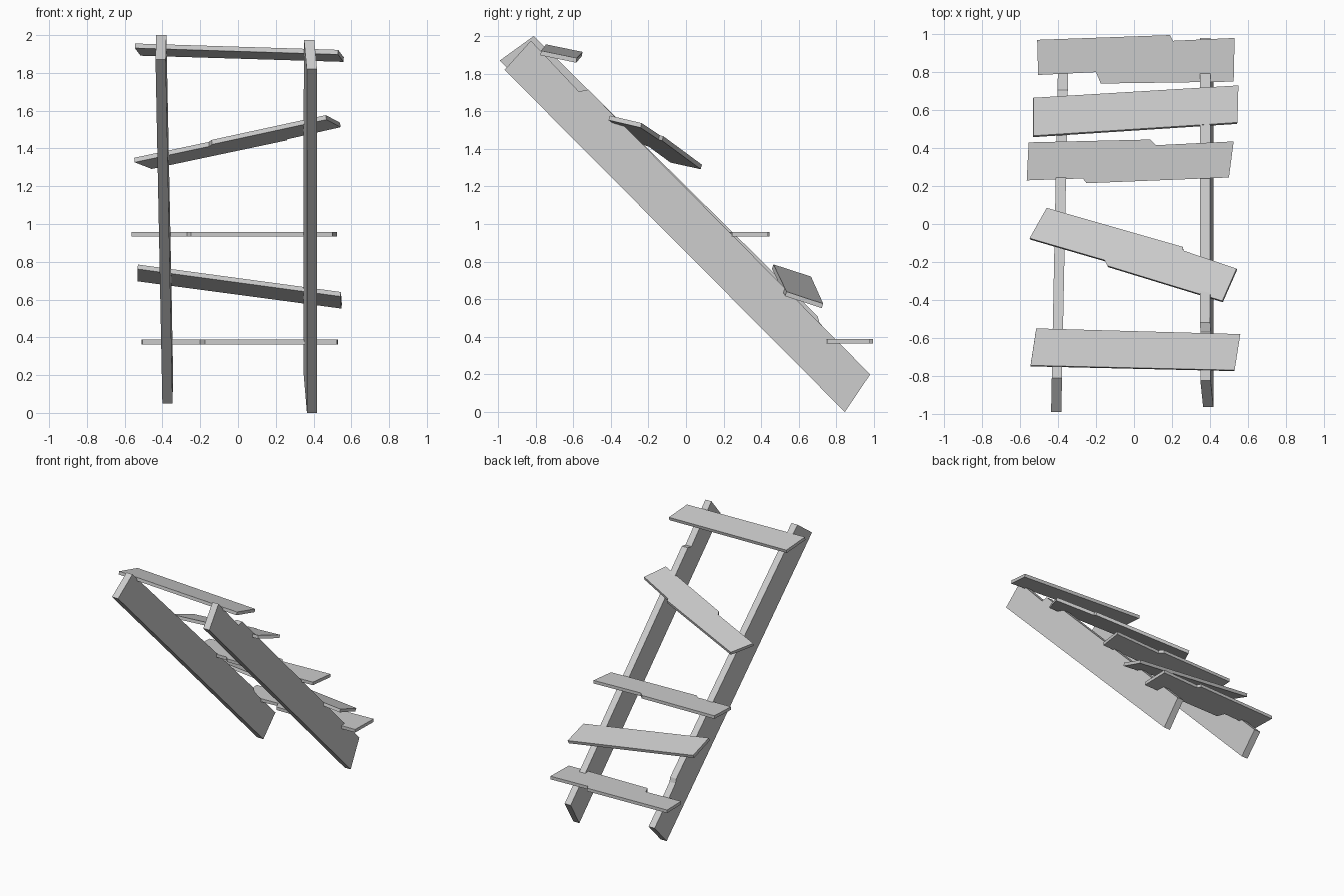
import bpy, bmesh
from mathutils import Vector

if "Cube" in bpy.data.objects:
    bpy.data.objects.remove(bpy.data.objects["Cube"], do_unlink=True)

grey = bpy.data.materials.new("plain_grey")
grey.use_nodes = True
colour = (0.6, 0.6, 0.6, 1)
grey.diffuse_color = colour
grey.node_tree.nodes["Principled BSDF"].inputs["Base Color"].default_value = colour


def slab(name, outline, offset):
    """Solid board: an outline of points thickened by an offset vector."""
    bm = bmesh.new()
    face = bm.faces.new([bm.verts.new(p) for p in outline])
    top = bmesh.ops.extrude_face_region(bm, geom=[face], use_keep_orig=True)["geom"]
    moved = [v for v in top if isinstance(v, bmesh.types.BMVert)]
    bmesh.ops.translate(bm, verts=moved, vec=offset)
    bmesh.ops.recalc_face_normals(bm, faces=bm.faces[:])
    mesh = bpy.data.meshes.new(name)
    bm.to_mesh(mesh)
    bm.free()
    mesh.materials.append(grey)
    obj = bpy.data.objects.new(name, mesh)
    bpy.context.collection.objects.link(obj)
    return obj


def stringer(name, profile, x, skew, roll, width=0.054):
    """Side beam from a (y, z) profile, slightly skewed and rolled."""
    outline = [(x - width / 2 + skew * y + roll * (1.18 - y - z), y, z)
               for y, z in profile]
    slab(name, outline, Vector((width, 0, 0)))


def tread(name, outline, a, b, c, thickness=0.025):
    """Board whose upper face lies on the plane z = a*x + b*y + c."""
    points = [(x, y, a * x + b * y + c) for x, y in outline]
    slab(name, points, Vector((a, b, -1)).normalized() * thickness)


# Leaning side beams, each with one chipped spot
stringer("right_stringer", [(-0.99, 1.87), (-0.81, 2.0), (0.70, 0.51), (0.71, 0.475),
                            (0.76, 0.42), (0.97, 0.21), (0.82, 0.05)], -0.39, 0.02, 0)
stringer("left_stringer", [(-0.965, 1.82), (-0.825, 1.975), (-0.57, 1.705), (-0.52, 1.715),
                           (0.98, 0.2), (0.845, 0)], 0.375, 0, 0.05)

# Crooked, broken treads from top to bottom
tread("top_tread", [(-0.515, -0.55), (0.56, -0.58), (0.53, -0.77), (-0.545, -0.745)],
      -0.036, -0.2, 1.787)
tread("tilted_tread", [(-0.46, 0.085), (0.255, -0.12), (0.26, -0.14), (0.54, -0.235),
                       (0.465, -0.405), (-0.14, -0.22), (-0.155, -0.19), (-0.55, -0.075)],
      0.128, -0.291, 1.399)
tread("middle_tread", [(-0.555, 0.43), (0.085, 0.445), (0.115, 0.415), (0.525, 0.435),
                       (0.5, 0.245), (-0.25, 0.215), (-0.27, 0.24), (-0.565, 0.23)],
      0, 0, 0.958)
tread("sloping_tread", [(-0.53, 0.665), (0.55, 0.73), (0.545, 0.535), (-0.53, 0.465)],
      -0.114, -0.325, 0.876)
tread("bottom_tread", [(-0.51, 0.97), (0.19, 0.995), (0.205, 0.965), (0.53, 0.98),
                       (0.525, 0.75), (-0.175, 0.74), (-0.2, 0.80), (-0.505, 0.785)],
      0, 0, 0.388)
